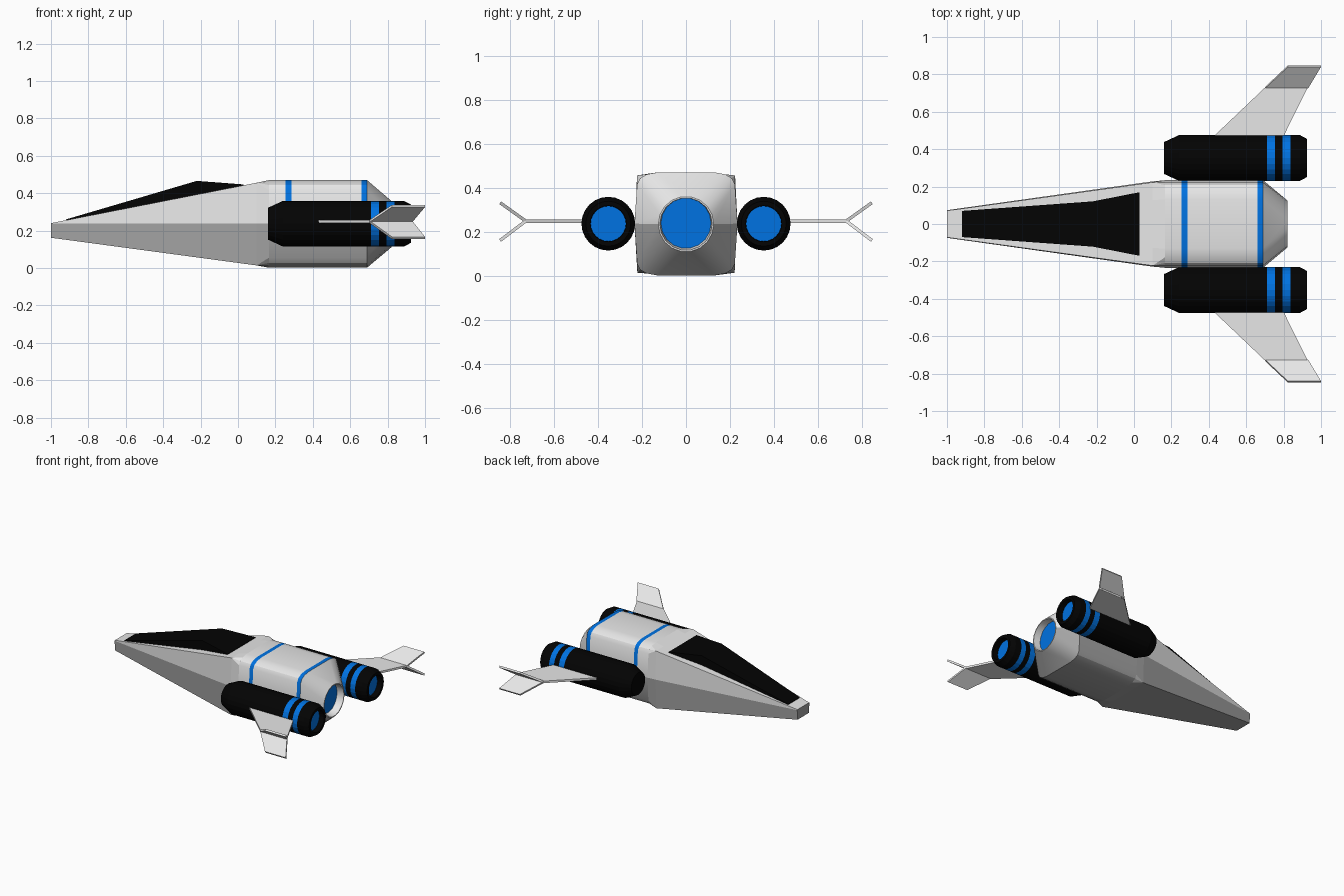
import bpy, bmesh, math
from mathutils import Vector

if "Cube" in bpy.data.objects:
    bpy.data.objects.remove(bpy.data.objects["Cube"])


def material(name, rgb):
    m = bpy.data.materials.new(name)
    m.diffuse_color = (*rgb, 1)
    m.use_nodes = True
    m.node_tree.nodes["Principled BSDF"].inputs["Base Color"].default_value = m.diffuse_color
    return m


GREY = material("light_grey", (0.8, 0.8, 0.8))
DARK = material("mid_grey", (0.37, 0.37, 0.37))
BLACK = material("black", (0.001, 0.001, 0.001))
BLUE = material("blue", (0.0, 0.17, 0.76))
ZC = 0.237


def finish(name, bm, mats, rule=None, smooth=None):
    """Clean the mesh, set materials and shading by rule, make the object."""
    bmesh.ops.remove_doubles(bm, verts=bm.verts, dist=1e-4)
    bmesh.ops.recalc_face_normals(bm, faces=bm.faces)
    for f in bm.faces:
        c = f.calc_center_median()
        if rule:
            f.material_index = rule(c, f)
        if smooth:
            f.smooth = smooth(c)
    for e in bm.edges:
        if len(e.link_faces) == 2 and e.calc_face_angle(0) > math.radians(30):
            e.smooth = False
    me = bpy.data.meshes.new(name)
    bm.to_mesh(me)
    bm.free()
    for m in mats:
        me.materials.append(m)
    ob = bpy.data.objects.new(name, me)
    bpy.context.collection.objects.link(ob)
    return ob


def loft(rings):
    """Skin a list of closed rings with equal counts, capping both ends."""
    bm = bmesh.new()
    vs = [[bm.verts.new(p) for p in r] for r in rings]
    n = len(vs[0])
    for a, b in zip(vs, vs[1:]):
        for i in range(n):
            j = (i + 1) % n
            bm.faces.new((a[i], a[j], b[j], b[i]))
    bm.faces.new(vs[0])
    bm.faces.new(vs[-1])
    return bm


def section(x, top, mid, bottom):
    """Symmetric ring: 4 top points (centre outwards), side point, 4 bottom points."""
    half = top + [mid] + bottom[::-1]
    pts = half + [(-y, z) for y, z in half[::-1]]
    return [Vector((x, y, z)) for y, z in pts]


def boxy(x, top, mid, bottom):
    return section(x, [(top[0] * .58, top[1])] + [top] * 3, mid,
                   [(bottom[0] * .58, bottom[1])] + [bottom] * 3)


def rounded(x):
    q = [(.13, .47), (.178, .461), (.208, .444), (.222, .417)]
    return section(x, q, (.234, ZC), [(y, .472 - z) for y, z in q])


def circle_section(x, r, zc=ZC):
    q = [(r * math.cos(math.radians(a)), r * math.sin(math.radians(a))) for a in (80, 60, 40, 20)]
    return section(x, [(y, zc + z) for y, z in q], (r, zc), [(y, zc - z) for y, z in q])


# Fuselage: sharp wedge nose, rounded hull, tapered tail with a recessed nozzle
rings = [boxy(-1, (.071, .240), (.074, .237), (.070, .162)),
         boxy(.10, (.223, .456), (.228, ZC), (.221, .014))]
rings += [rounded(x) for x in (.165, .255, .285, .66, .69)]
rings += [circle_section(.82, .126, .235), circle_section(.82, .119, .235),
          circle_section(.765, .114, .239)]


def hull_rule(c, f):
    """Blue stripes on the upper half, blue exhaust, darker lower half."""
    if abs(c.x - .765) < .001 and abs(f.normal.x) > .9:
        return 1
    if c.x > .78:
        return 0
    r = math.hypot(c.y, c.z - ZC)
    if c.x > .75 and r < .12:
        return 0
    if c.z < ZC:
        return 2
    return 1 if .255 < c.x < .285 or .66 < c.x < .69 else 0


finish("fuselage", loft(rings), [GREY, BLUE, DARK], hull_rule, lambda c: c.x > .165)

# Canopy: raised dark wedge on top of the nose
canopy = []
for x, w, top, base in ((-.92, .070, .260, .250), (-.22, .121, .466, .385), (.03, .170, .447, .425)):
    canopy.append([Vector(p) for p in ((x, -w, base), (x, -w, top), (x, w, top), (x, w, base))])
finish("canopy", loft(canopy), [BLACK])


def engine_rule(c, f):
    band = .71 < c.x < .755 or .795 < c.x < .836
    disc = abs(c.x - .885) < .001 and abs(f.normal.x) > .9
    return 1 if band or disc else 0


def prism(bm, outline, offset):
    """Thin plate from four corners, thickened both ways along offset."""
    o = Vector(offset)
    a = [bm.verts.new(Vector(p) + o) for p in outline]
    b = [bm.verts.new(Vector(p) - o) for p in outline]
    bm.faces.new(a)
    bm.faces.new(b[::-1])
    for i in range(4):
        j = (i + 1) % 4
        bm.faces.new((a[i], b[i], b[j], a[j]))


ENGINE = [(.16, .085), (.24, .122), (.71, .122), (.755, .122), (.795, .122), (.836, .122),
          (.888, .122), (.925, .102), (.925, .082), (.885, .080)]
for side, s in (("right", -1), ("left", 1)):
    # Engine pod with two blue bands and a glowing exhaust
    pod = [[Vector((x, s * .353 + r * math.cos(t), ZC + r * math.sin(t)))
            for t in (math.tau * i / 24 for i in range(24))] for x, r in ENGINE]
    finish(side + "_engine", loft(pod), [BLACK, BLUE], engine_rule)

    # Swept wing
    zw = .249
    bm = bmesh.new()
    prism(bm, [(.375, s * .42, zw), (.775, s * .42, zw), (.93, s * .732, zw), (.703, s * .732, zw)],
          (0, 0, .008))
    finish(side + "_wing", bm, [GREY])

    # Forked wing tips, one rising and one falling
    for name, d in (("upper", 1), ("lower", -1)):
        z1 = zw + d * .083 - (.005 if d < 0 else 0)
        bm = bmesh.new()
        prism(bm, [(.70, s * .728, zw), (.93, s * .728, zw), (1, s * .844, z1), (.823, s * .844, z1)],
              (0, s * -.004, d * .006))
        finish(f"{side}_{name}_wing_tip", bm, [GREY])
